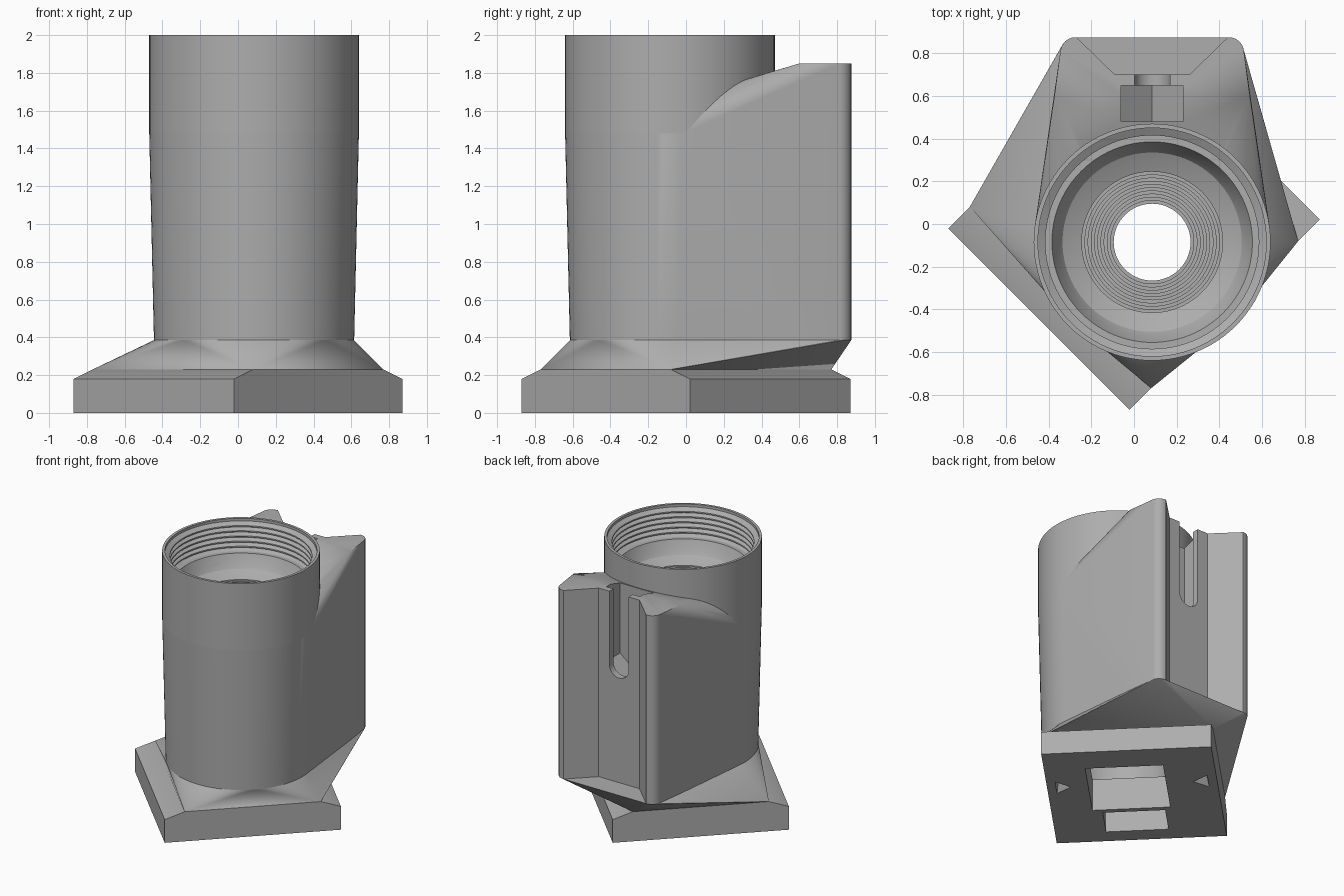
import bpy, bmesh, math
from mathutils import Vector

cube = bpy.data.objects.get("Cube")
if cube:
    bpy.data.objects.remove(cube, do_unlink=True)

CX, CY = 0.085, -0.085          # tube axis
Z_SKIRT, Z_BODY, Z_NECK, Z_TOP = 0.23, 0.385, 1.48, 2.0

grey = bpy.data.materials.new("Plain grey")
grey.use_nodes = True
grey.diffuse_color = (0.42, 0.42, 0.42, 1)
grey.node_tree.nodes["Principled BSDF"].inputs["Base Color"].default_value = grey.diffuse_color


def finish(name, bm):
    bmesh.ops.remove_doubles(bm, verts=bm.verts, dist=1e-5)
    bmesh.ops.recalc_face_normals(bm, faces=bm.faces)
    mesh = bpy.data.meshes.new(name)
    bm.to_mesh(mesh)
    bm.free()
    mesh.materials.append(grey)
    obj = bpy.data.objects.new(name, mesh)
    bpy.context.collection.objects.link(obj)
    return obj


def hull(name, points):
    bm = bmesh.new()
    for p in points:
        bm.verts.new(p)
    bmesh.ops.convex_hull(bm, input=bm.verts[:])
    loose = [v for v in bm.verts if not v.link_faces]
    bmesh.ops.delete(bm, geom=loose, context='VERTS')
    bmesh.ops.dissolve_limit(bm, angle_limit=0.001, verts=bm.verts[:], edges=bm.edges[:])
    return finish(name, bm)


def lathe(name, profile, steps=96):
    bm = bmesh.new()
    verts = [bm.verts.new((CX + r, CY, z)) for r, z in profile]
    edges = [bm.edges.new(pair) for pair in zip(verts, verts[1:])]
    bmesh.ops.spin(bm, geom=verts + edges, cent=(CX, CY, 0), axis=(0, 0, 1),
                   angle=math.tau, steps=steps)
    return finish(name, bm)


def circle(radius, z, steps=96):
    return [(CX + radius * math.cos(math.tau * i / steps),
             CY + radius * math.sin(math.tau * i / steps), z) for i in range(steps)]


def prism(outline, z0, z1):
    return [(x, y, z) for x, y in outline for z in (z0, z1)]


def uv(u, v):
    """Coordinates along the diagonal foot."""
    s = math.sqrt(0.5)
    return ((u + v) * s, (u - v) * s)


def rect(u0, u1, v0, v1):
    return [uv(u, v) for u in (u0, u1) for v in (v0, v1)]


def cut(obj, cutters):
    for c in cutters:
        c.hide_render = True
        mod = obj.modifiers.new("Cut", 'BOOLEAN')
        mod.operation, mod.solver, mod.object = 'DIFFERENCE', 'EXACT', c
    graph = bpy.context.evaluated_depsgraph_get()
    mesh = bpy.data.meshes.new_from_object(obj.evaluated_get(graph))
    obj.modifiers.clear()
    obj.data = mesh


# Rounded back block outline, with the flanks spreading towards the tube
def block_outline():
    pts = []
    for side in (-1, 1):
        pts.append((CX + side * 0.458, 0.6))
        for i in range(7):
            a = math.radians(8 + 82 * i / 6)
            pts.append((CX + side * (0.36 + 0.07 * math.cos(a)), 0.805 + 0.07 * math.sin(a)))
    return pts


block = block_outline()

# Solid parts
foot = hull("foot", prism(rect(-0.63, 0.63, -0.601, 0.601), 0, 0.18)
            + [(*p, Z_SKIRT) for p in rect(-0.487, 0.487, -0.601, 0.601)])
skirt = hull("skirt", [(*p, Z_SKIRT) for p in rect(-0.487, 0.487, -0.601, 0.601)]
             + circle(0.53, Z_BODY) + [(x, y, Z_BODY) for x, y in block])
body = hull("body", circle(0.53, Z_BODY) + circle(0.555, Z_NECK) + prism(block, Z_BODY, 1.85))
collar = hull("collar", circle(0.555, Z_NECK) + circle(0.555, Z_TOP))

# Bore: threaded mouth, ledge, stepped cup, throat and lower cavity
profile = [(0, 2.05), (0.535, 2.05), (0.535, 1.98)]
for i in range(5):
    z = 1.97 - i * 0.04
    profile += [(0.50, z - 0.01), (0.50, z - 0.02), (0.53, z - 0.03), (0.53, z - 0.035)]
profile += [(0.50, 1.76), (0.47, 1.76), (0.44, 1.69), (0.42, 1.66), (0.38, 1.64), (0.33, 1.62)]
for i in range(10):
    r, z = 0.33 - i * 0.015, 1.61 - i * 0.01
    profile += [(r, z), (r - 0.015, z)]
profile += [(0.18, 1.45), (0.38, 1.35), (0.38, 0.25), (0, 0.25)]
bore = lathe("bore_cutter", profile)

# Openings in the underside
well = hull("well_cutter", prism(rect(-0.19, 0.40, -0.24, 0.31), -0.05, 0.28))
side_well = hull("side_well_cutter", prism(rect(-0.50, -0.23, -0.2, 0.24), -0.05, 0.16))
notches = []
for s in (-1, 1):
    tri = [uv(0.06, s * 0.54), uv(0.24, s * 0.54), uv(0.15, s * 0.42)]
    notches.append(hull("notch_cutter", [(*p, -0.01) for p in tri] + [(*uv(0.15, s * 0.52), 0.08)]))

# Dovetail channel and keyhole slot in the back
channel = hull("channel_cutter", prism(
    [(CX + s * w, y) for s in (-1, 1) for w, y in ((0.175, 0.70), (0.375, 0.895))], Z_BODY, 2.1))
pocket = hull("pocket_cutter", [(CX + s * w, y, z) for s in (-1, 1) for y in (0.48, 0.65)
                                for w, z in ((0.145, 2.1), (0.145, 1.27), (0, 1.15))])
slot = hull("slot_cutter", [(CX + s * 0.083, y, 2.1) for s in (-1, 1) for y in (0.6, 0.75)]
            + [(CX + 0.083 * math.cos(math.pi * i / 12), y, 1.28 - 0.083 * math.sin(math.pi * i / 12))
               for i in range(13) for y in (0.6, 0.75)])

cut(foot, [well, side_well] + notches)
cut(skirt, [bore, well])
cut(body, [bore, channel, pocket, slot])
cut(collar, [bore])
for c in [bore, well, side_well, channel, pocket, slot] + notches:
    bpy.data.objects.remove(c, do_unlink=True)

# Smooth the round walls and keep real edges crisp
bpy.ops.object.select_all(action='DESELECT')
for obj in (foot, skirt, body, collar):
    obj.select_set(True)
bpy.context.view_layer.objects.active = body
bpy.ops.object.shade_smooth_by_angle(angle=math.radians(20))
